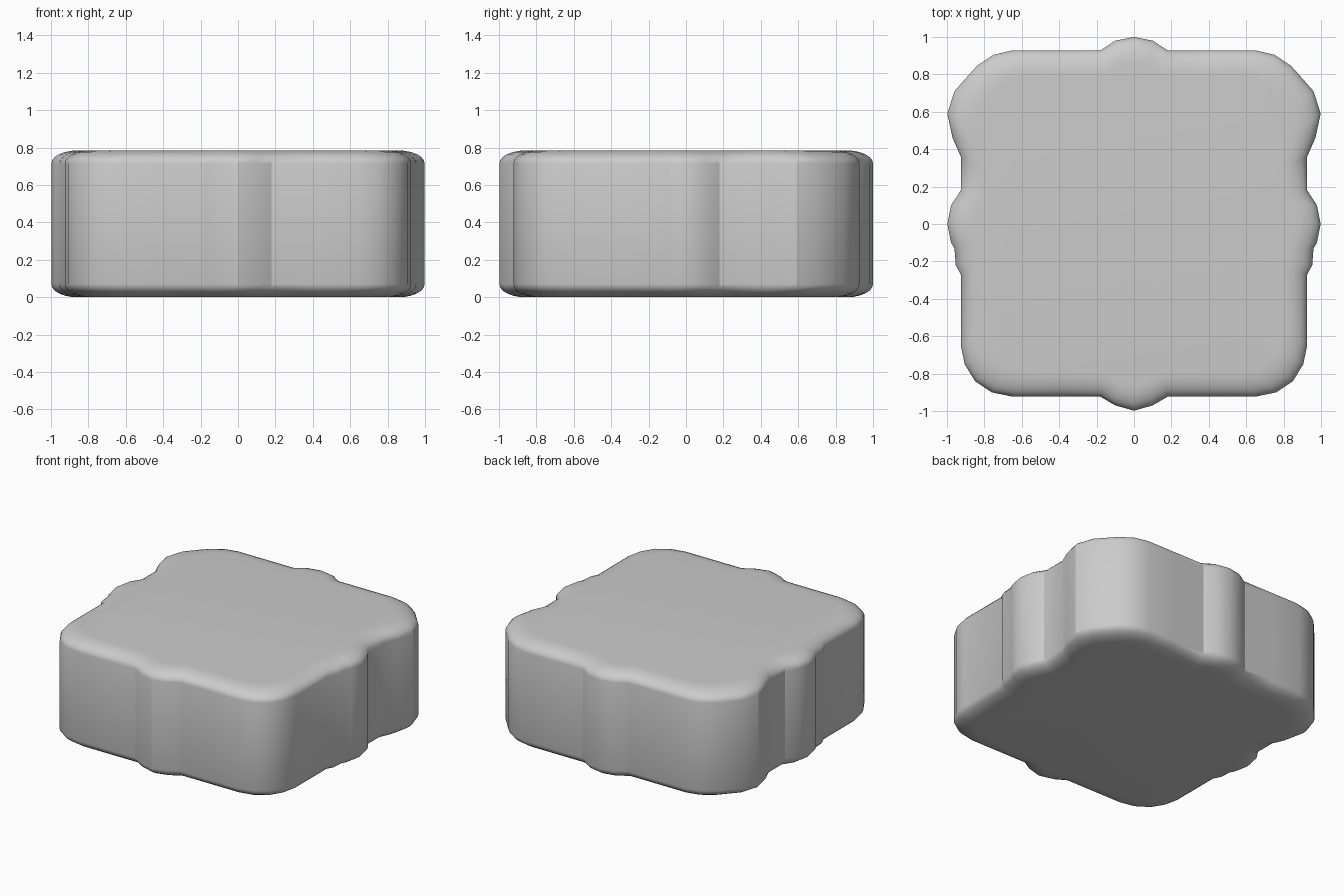
import bpy, bmesh, math

cube = bpy.data.objects.get("Cube")
if cube:
    bpy.data.objects.remove(cube, do_unlink=True)

HEIGHT, EDGE_RISE, EDGE_INSET, STEPS = 0.785, 0.07, 0.14, 6

stone = bpy.data.materials.new("light grey")
stone.use_nodes = True
GREY = (0.6, 0.6, 0.6, 1)
stone.diffuse_color = GREY
stone.node_tree.nodes["Principled BSDF"].inputs["Base Color"].default_value = GREY

# Left half of the outline, from the front bump round to the back bump
front_edge = [(0, -0.998), (0.1, -0.97), (0.18, -0.923), (0.42, -0.923)]
front_corner = [(0.65, -0.923), (0.76, -0.9), (0.85, -0.84), (0.905, -0.75), (0.926, -0.65)]
side_bumps = [(0.926, -0.27), (0.953, -0.22), (0.96, -0.13), (0.978, -0.1),
              (0.998, 0), (0.978, 0.1), (0.926, 0.18)]
shoulder = [(0.926, 0.36), (0.97, 0.46), (0.998, 0.59), (0.96, 0.71), (0.885, 0.795)]
back_edge = [(0.84, 0.845), (0.75, 0.905), (0.65, 0.928), (0.42, 0.928),
             (0.18, 0.928), (0.1, 0.98), (0, 1)]
half = front_edge + front_corner + side_bumps + shoulder + back_edge
outline = half + [(-x, y) for x, y in reversed(half[1:-1])]

# Rounded edge: a quarter ellipse at the bottom, mirrored for the top
arc = [math.pi / 2 * i / STEPS for i in range(STEPS + 1)]
lower = [(1 - EDGE_INSET * (1 - math.sin(a)), EDGE_RISE * (1 - math.cos(a))) for a in arc]
profile = lower + [(s, HEIGHT - z) for s, z in reversed(lower)]

# Slab lofted through the profile rings
bm = bmesh.new()
rings = [[bm.verts.new((x * s, y * s, z)) for x, y in outline] for s, z in profile]
count = len(outline)
for low, high in zip(rings, rings[1:]):
    for i in range(count):
        j = (i + 1) % count
        bm.faces.new((low[i], low[j], high[j], high[i]))
bm.faces.new(rings[-1])
bm.faces.new(list(reversed(rings[0])))
bmesh.ops.recalc_face_normals(bm, faces=bm.faces)

mesh = bpy.data.meshes.new("slab")
bm.to_mesh(mesh)
bm.free()
mesh.materials.append(stone)
slab = bpy.data.objects.new("slab", mesh)
bpy.context.collection.objects.link(slab)
bpy.context.view_layer.objects.active = slab
slab.select_set(True)
bpy.ops.object.shade_smooth_by_angle(angle=math.radians(28))
